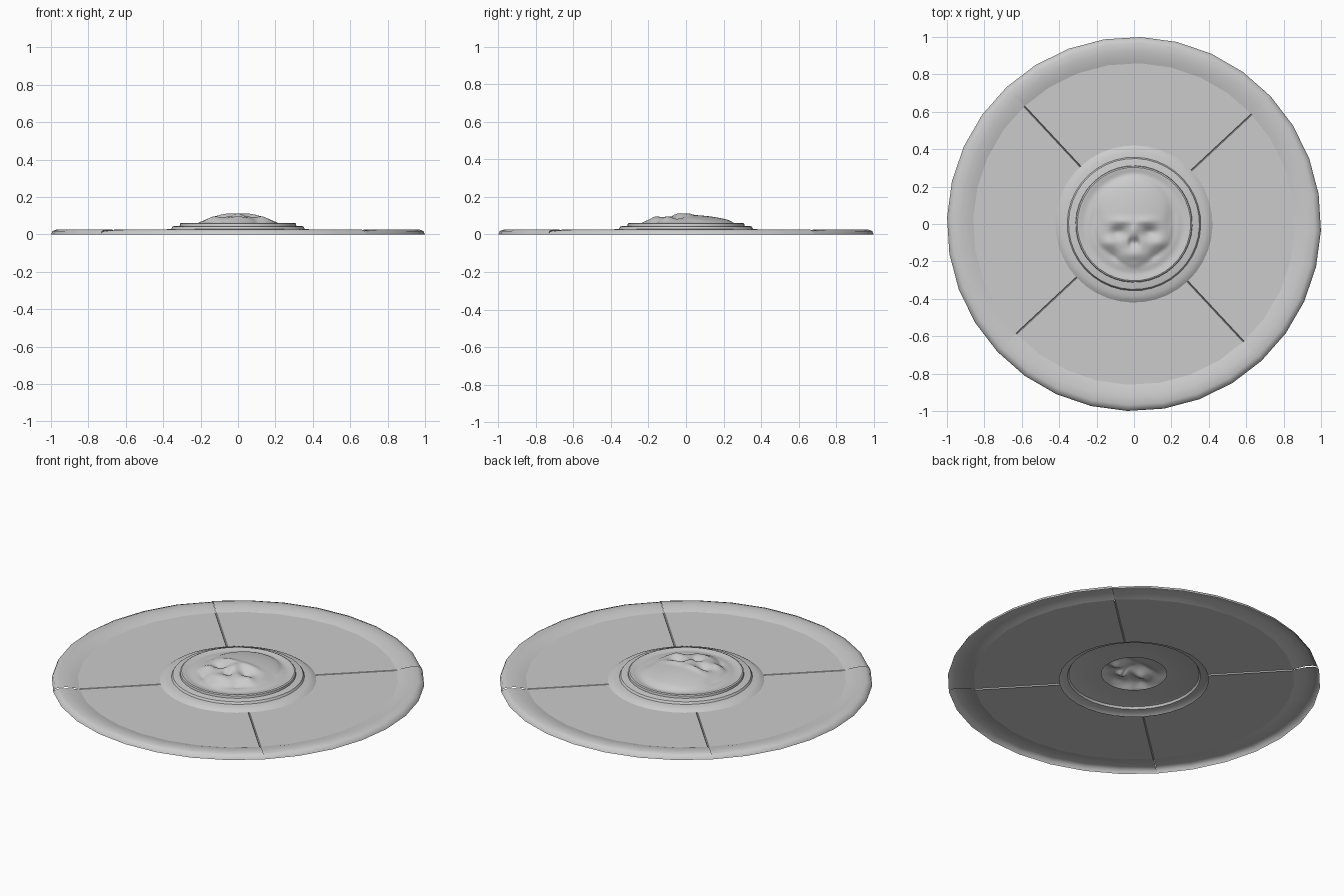
import bpy, bmesh, math
from math import cos, sin, pi, exp, radians

cube = bpy.data.objects.get("Cube")
if cube:
    bpy.data.objects.remove(cube, do_unlink=True)

metal = bpy.data.materials.new("plain_grey")
metal.use_nodes = True
GREY = (0.6, 0.6, 0.6, 1)
metal.diffuse_color = GREY
metal.node_tree.nodes["Principled BSDF"].inputs["Base Color"].default_value = GREY

SEAM = radians(43)      # direction of the first seam between quarters
PLATE_Z = 0.010


def sheet(name, rows, closed=False, smooth=40):
    """Skin equally long rows of points into an open surface."""
    bm = bmesh.new()
    grid = [[bm.verts.new(p) for p in row] for row in rows]
    if closed:
        grid.append(grid[0])
    for a, b in zip(grid, grid[1:]):
        for i in range(len(a) - 1):
            bm.faces.new((a[i], a[i + 1], b[i + 1], b[i]))
    bmesh.ops.remove_doubles(bm, verts=bm.verts, dist=1e-5)
    bmesh.ops.recalc_face_normals(bm, faces=bm.faces)
    if sum(f.normal.z * f.calc_area() for f in bm.faces) < 0:
        bmesh.ops.reverse_faces(bm, faces=bm.faces)
    mesh = bpy.data.meshes.new(name)
    bm.to_mesh(mesh)
    bm.free()
    mesh.materials.append(metal)
    obj = bpy.data.objects.new(name, mesh)
    bpy.context.collection.objects.link(obj)
    bpy.ops.object.select_all(action="DESELECT")
    obj.select_set(True)
    bpy.context.view_layer.objects.active = obj
    bpy.ops.object.shade_smooth_by_angle(angle=radians(smooth))
    return obj


def polar(r, a, z):
    return (r * cos(a), r * sin(a), z)


def lathe(name, profile, steps=40, smooth=40):
    rows = [[polar(r, SEAM + 2 * pi * k / steps, z) for r, z in profile]
            for k in range(steps)]
    return sheet(name, rows, closed=True, smooth=smooth)


# Arched rim in four quarters, dipping at each seam
RIM = [(1.0, 0.0), (0.992, 0.018), (0.968, 0.027), (0.925, 0.026),
       (0.885, 0.018), (0.86, PLATE_Z)]
STEPS = 8
for q in range(4):
    rows = []
    for k in range(STEPS + 1):
        a = SEAM + (q + k / STEPS) * pi / 2
        dip = 0.75 if k == 0 else 1.0
        rows.append([polar(r, a, z * dip if r > 0.87 else z) for r, z in RIM])
    sheet(f"rim_quarter_{q + 1}", rows, smooth=60)

# Flat quarter plates with narrow grooves between them
GAP = 0.004
for q in range(4):
    rows = []
    for k in range(STEPS + 1):
        row = []
        for r in (0.40, 0.86):
            side = GAP / r if k == 0 else -GAP / r if k == STEPS else 0
            row.append(polar(r, SEAM + (q + k / STEPS) * pi / 2 + side, PLATE_Z))
        rows.append(row)
    sheet(f"plate_quarter_{q + 1}", rows)

    # V-shaped groove along the seam
    a = SEAM + q * pi / 2
    rows = [[polar(r, a + s * GAP / r, PLATE_Z - (0 if s else 0.007))
             for r in (0.40, 0.86)] for s in (-1, 0, 1)]
    sheet(f"groove_{q + 1}", rows, smooth=10)

# Stepped hub with an open centre behind the relief
lathe("hub_collar", [(0.42, PLATE_Z), (0.405, 0.020), (0.385, 0.027), (0.357, 0.030)])
lathe("hub_step", [(0.357, 0.030), (0.35, 0.042), (0.34, 0.045), (0.175, 0.045)])
lathe("boss_wall", [(0.312, 0.045), (0.31, 0.058), (0.303, 0.062)])


def bump(x, y, cx, cy, sx, sy):
    return exp(-((abs(x) - cx) / sx) ** 2 - ((y - cy) / sy) ** 2)


def relief(x, y):
    """Height of the skull relief above the boss."""
    r = math.hypot(x, y)
    z = 0.062 - 0.007 * exp(-((r - 0.265) / 0.025) ** 2)
    jaw = min(1, max(0, (-0.11 - y) / 0.1))
    width = 0.215 - 0.085 * jaw
    reach = 0.265 if y > 0 else 0.235
    s = (x / width) ** 2 + (y / reach) ** 2
    z += 0.042 * max(0, 1 - s) ** 0.8
    z += 0.010 * bump(x, y, 0.06, 0.015, 0.07, 0.022)     # brow
    z += 0.010 * bump(x, y, 0.0, -0.035, 0.025, 0.035)    # nose bridge
    z -= 0.026 * bump(x, y, 0.085, -0.045, 0.042, 0.030)  # eye sockets
    z -= 0.022 * bump(x, y, 0.012, -0.100, 0.018, 0.024)  # nose opening
    z += 0.012 * bump(x, y, 0.135, -0.100, 0.035, 0.028)  # cheekbones
    z += 0.009 * bump(x, y, 0.0, -0.165, 0.060, 0.025)    # upper jaw
    z -= 0.008 * bump(x, y, 0.105, -0.165, 0.022, 0.025)  # cheek hollows
    z -= 0.006 * bump(x, y, 0.195, 0.03, 0.025, 0.060)    # temples
    return z


# Skull relief as a height field on a polar grid
RINGS, SPOKES = 28, 80
rows = []
for k in range(SPOKES):
    a = SEAM + 2 * pi * k / SPOKES
    row = []
    for i in range(RINGS + 1):
        r = 0.303 * i / RINGS
        x, y = r * cos(a), r * sin(a)
        row.append((x, y, relief(x, y)))
    rows.append(row)
sheet("skull_relief", rows, closed=True, smooth=80)
